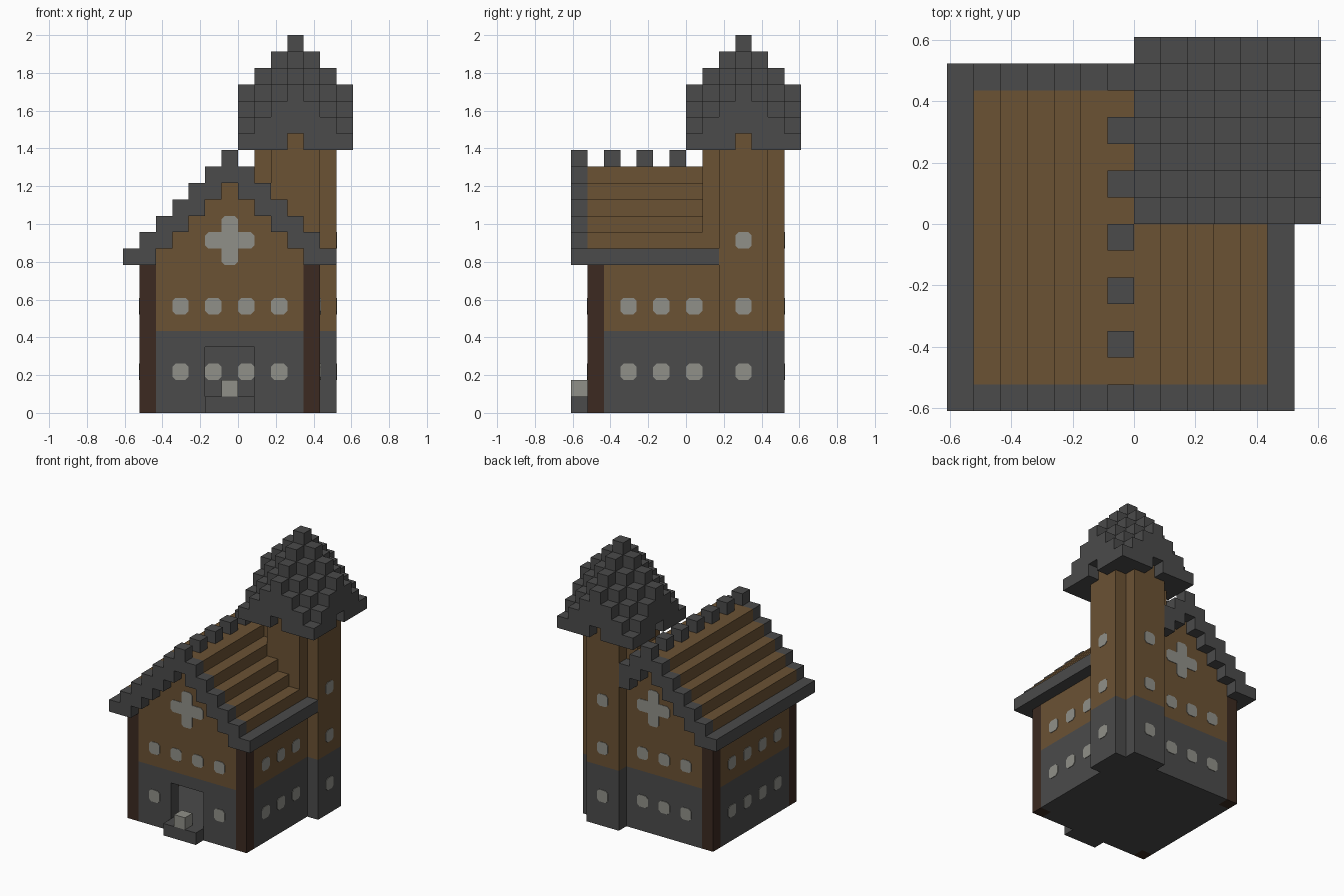
import bpy, bmesh
from mathutils import Vector, Matrix

U = 2 / 23  # one block

if "Cube" in bpy.data.objects:
    bpy.data.objects.remove(bpy.data.objects["Cube"])


def material(name, rgb):
    m = bpy.data.materials.new(name)
    m.use_nodes = True
    m.diffuse_color = (*rgb, 1)
    m.node_tree.nodes["Principled BSDF"].inputs["Base Color"].default_value = (*rgb, 1)
    return m


STONE = material("dark grey stone", (0.07, 0.07, 0.07))
WOOD = material("brown planks", (0.147, 0.084, 0.034))
POST = material("dark brown timber", (0.045, 0.023, 0.015))
GLASS = material("pale grey glass", (0.28, 0.28, 0.25))


def finish(name, bm, mat):
    bmesh.ops.recalc_face_normals(bm, faces=bm.faces)
    bmesh.ops.scale(bm, vec=(U, U, U), verts=bm.verts)
    mesh = bpy.data.meshes.new(name)
    bm.to_mesh(mesh)
    bm.free()
    mesh.materials.append(mat)
    obj = bpy.data.objects.new(name, mesh)
    bpy.context.collection.objects.link(obj)


def blocks(name, mat, boxes):
    """Boxes given as x0, x1, y0, y1, z0, z1 in blocks."""
    bm = bmesh.new()
    for x0, x1, y0, y1, z0, z1 in boxes:
        size = Matrix.Diagonal((x1 - x0, y1 - y0, z1 - z0, 1))
        mid = Matrix.Translation(((x0 + x1) / 2, (y0 + y1) / 2, (z0 + z1) / 2))
        bmesh.ops.create_cube(bm, size=1, matrix=mid @ size)
    finish(name, bm, mat)


def turned(points):
    """Repeat a quarter outline four times round the centre."""
    out = []
    for _ in range(4):
        out += points
        points = [(-b, a) for a, b in points]
    return out


OCTAGON = turned([(.3, .5), (-.3, .5)])
CROSS = turned([(.5, .5), (.5, 1.3), (.3, 1.5), (-.3, 1.5), (-.5, 1.3)])


def panes(name, outline, places, normal):
    """Glass blocks set through a wall, just proud of both faces."""
    n = Vector(normal)
    side = Vector((0, 0, 1)).cross(n)
    bm = bmesh.new()
    for p in places:
        rings = [[bm.verts.new(Vector(p) + side * a + Vector((0, 0, b)) + n * d)
                  for a, b in outline] for d in (-1.04, .04)]
        for ring in rings:
            bm.faces.new(ring)
        for i in range(len(outline)):
            bm.faces.new((rings[0][i - 1], rings[0][i], rings[1][i], rings[1][i - 1]))
    finish(name, bm, GLASS)


# Walls: stone below, planks above
def ring_walls(z0, z1):
    return [(-6, -5, -5, 4, z0, z1), (4, 5, -5, 4, z0, z1), (-5, 4, 4, 5, z0, z1)]


blocks("stone_walls", STONE, ring_walls(0, 5) + [
    (-5, -2, -6, -5, 0, 5), (1, 4, -6, -5, 0, 5),
    (-2, 1, -6, -5, 0, 1), (-2, 1, -6, -5, 4, 5)])
blocks("plank_walls", WOOD, ring_walls(5, 9) + [(-5, 4, -6, -5, 5, 9)])
blocks("floor", STONE, [(-5, 4, -5, 4, 0, 1)])
blocks("inner_lining", WOOD, [(-5, -4.9, -5, 4, 1, 5)])
blocks("corner_posts", POST, [(x, x + 1, y, y + 1, 0, 9)
                              for x, y in ((-6, -6), (4, -6), (-6, 4))])

# Door step with its small lamp block
blocks("door_step", STONE, [(-2, 1, -7, -6, 0, 1)])
blocks("step_lamp", GLASS, [(-1, 0, -7, -6, 1, 2)])

# Gable walls and stepped roof
blocks("gable_walls", WOOD, [(k - 5, 4 - k, y, y + 1, 9 + k, 10 + k)
                             for k in range(5) for y in (-6, 4)])
roof, trim = [], []
for k in range(6):
    z = (9 + k, 10 + k)
    inset = 1 if k == 0 else 0
    roof += [(k - 7 + inset, k - 5, -6, 5, *z), (4 - k, 6 - k - inset, -6, 5, *z)]
    for y in (-7, 5):
        trim.append((k - 7, k - 5, y, y + 1, *z))
        right_end = 6 - k if y < 0 else min(6 - k, 2)  # back trim stops at the tower
        if right_end > 4 - k:
            trim.append((4 - k, right_end, y, y + 1, *z))
blocks("roof_steps", WOOD, roof)
blocks("gable_trim", STONE, trim)
blocks("eaves", STONE, [(-7, -6, -6, 5, 9, 10), (5, 6, -6, 2, 9, 10)])
blocks("ridge_blocks", STONE, [(-1, 0, y, y + 1, 15, 16) for y in range(-7, 6, 2)])


# Tower with notched corners
def tower(z0, z1):
    return [(2, 5, 1, 6, z0, z1), (1, 6, 2, 5, z0, z1)]


blocks("tower_base", STONE, tower(0, 5))
blocks("tower_shaft", WOOD, tower(5, 17))

# Tower roof: columns stepping down away from the centre
columns = []
for i in range(7):
    for j in range(7):
        top = 23 - abs(i - 3) - abs(j - 3)
        columns.append((i, i + 1, j, j + 1, max(16, top - 3), top))
blocks("tower_roof", STONE, columns)

# Windows
low, high, attic = 2.5, 6.5, 10.5
row = (-3.5, -1.5, .5, 2.5)
panes("front_windows", OCTAGON,
      [(x, -6, high) for x in row] + [(x, -6, low) for x in (row[0], row[3])], (0, -1, 0))
panes("back_windows", OCTAGON, [(x, 5, z) for x in row[:3] for z in (low, high)], (0, 1, 0))
panes("right_side_windows", OCTAGON, [(-6, y, z) for y in row for z in (low, high)], (-1, 0, 0))
panes("left_side_windows", OCTAGON, [(5, y, z) for y in row[:3] for z in (low, high)], (1, 0, 0))
panes("tower_side_windows", OCTAGON, [(6, 3.5, z) for z in (low, high, attic)], (1, 0, 0))
panes("tower_back_windows", OCTAGON, [(3.5, 6, z) for z in (low, high, attic)], (0, 1, 0))
panes("front_cross_window", CROSS, [(-.5, -6, attic)], (0, -1, 0))
panes("back_cross_window", CROSS, [(-.5, 5, attic)], (0, 1, 0))
